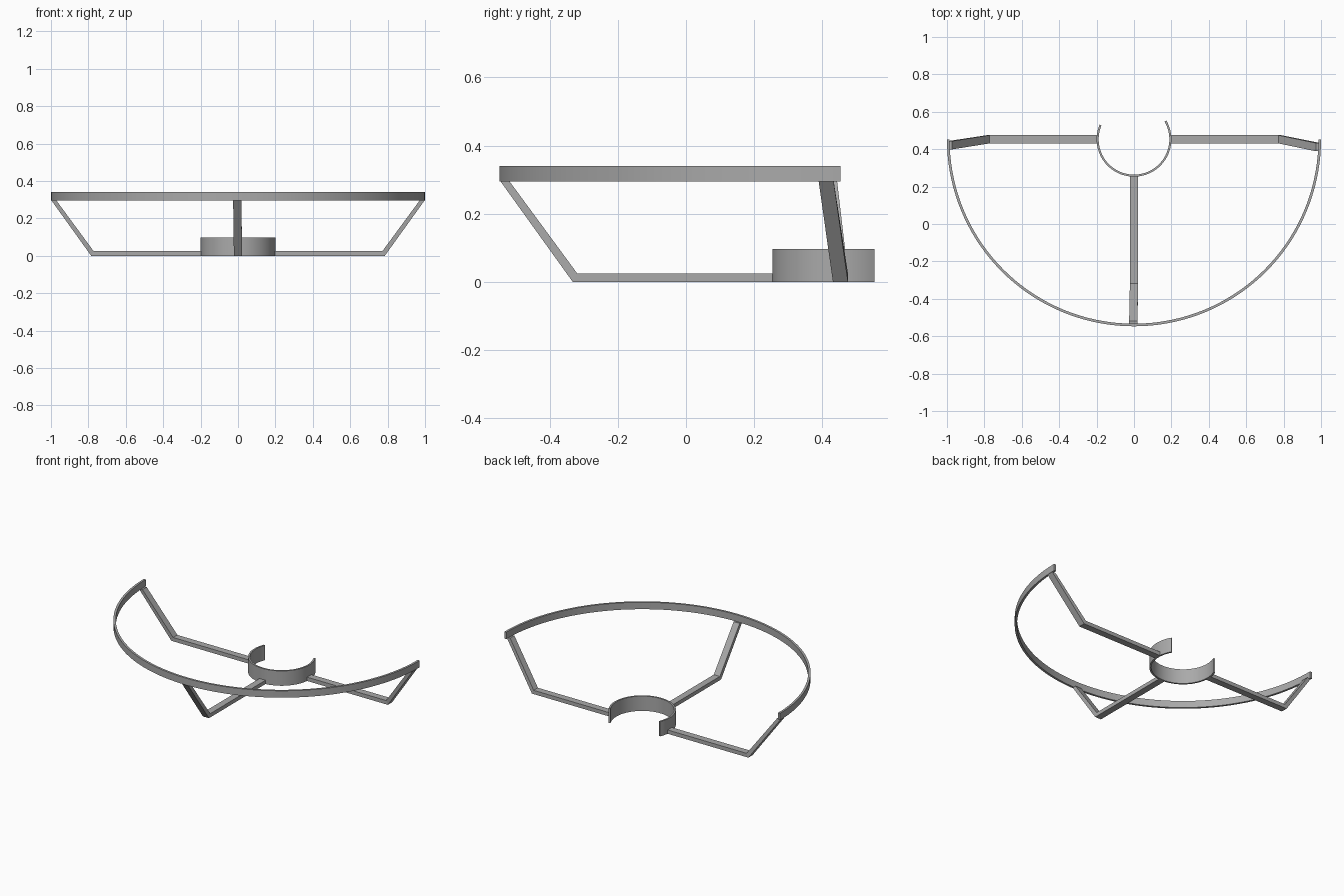
import bpy, bmesh
from math import sin, cos, pi, radians
from mathutils import Vector

cube = bpy.data.objects.get("Cube")
if cube:
    bpy.data.objects.remove(cube)

CENTRE = Vector((0, 0.453, 0))

grey = bpy.data.materials.new("mid grey metal")
grey.use_nodes = True
colour = (0.4, 0.4, 0.4, 1)
grey.diffuse_color = colour
grey.node_tree.nodes["Principled BSDF"].inputs["Base Color"].default_value = colour


def loft(name, sections, smooth=False):
    """Join four-cornered sections into one closed bar."""
    bm = bmesh.new()
    loops = [[bm.verts.new(p) for p in s] for s in sections]
    for a, b in zip(loops, loops[1:]):
        for i in range(4):
            j = (i + 1) % 4
            bm.faces.new((a[i], a[j], b[j], b[i]))
    bm.faces.new(loops[0])
    bm.faces.new(loops[-1])
    bmesh.ops.recalc_face_normals(bm, faces=bm.faces)
    mesh = bpy.data.meshes.new(name)
    bm.to_mesh(mesh)
    bm.free()
    mesh.materials.append(grey)
    obj = bpy.data.objects.new(name, mesh)
    bpy.context.collection.objects.link(obj)
    if smooth:
        bpy.ops.object.select_all(action="DESELECT")
        obj.select_set(True)
        bpy.context.view_layer.objects.active = obj
        bpy.ops.object.shade_smooth_by_angle(angle=radians(30))
    return obj


def band(name, inner, outer, low, high, start, end, steps):
    """Upright curved strip between two angles in degrees."""
    sections = []
    for k in range(steps + 1):
        a = radians(start + (end - start) * k / steps)
        ray = Vector((cos(a), sin(a), 0))
        sections.append([CENTRE + ray * r + Vector((0, 0, z))
                         for r, z in ((inner, low), (outer, low), (outer, high), (inner, high))])
    loft(name, sections, True)


def arm(name, angle, shift):
    """Flat spoke with a raised end that leans sideways by shift."""
    ray = Vector((cos(angle), sin(angle), 0))
    side = Vector((-sin(angle), cos(angle), 0))
    # Each station: lower distance and height, upper distance and height, lean
    stations = ((0.193, 0, 0.193, 0.025, 0),
                (0.785, 0, 0.772, 0.025, 0),
                (0.997, 0.295, 0.972, 0.297, shift))
    sections = []
    for d0, z0, d1, z1, lean in stations:
        sections.append([CENTRE + ray * d + side * (lean + w) + Vector((0, 0, z))
                         for d, z, w in ((d0, z0, -0.022), (d0, z0, 0.022),
                                         (d1, z1, 0.022), (d1, z1, -0.022))])
    loft(name, sections)


# Large half ring and open hub clip
band("outer_half_ring", 0.986, 1.0, 0.295, 0.34, 180, 360, 72)
band("hub_clip", 0.189, 0.2, 0, 0.097, 157, 390, 48)

# Three bent spokes
arm("left_arm", 0, -0.042)
arm("right_arm", pi, 0.032)
arm("front_arm", -pi / 2, -0.004)
